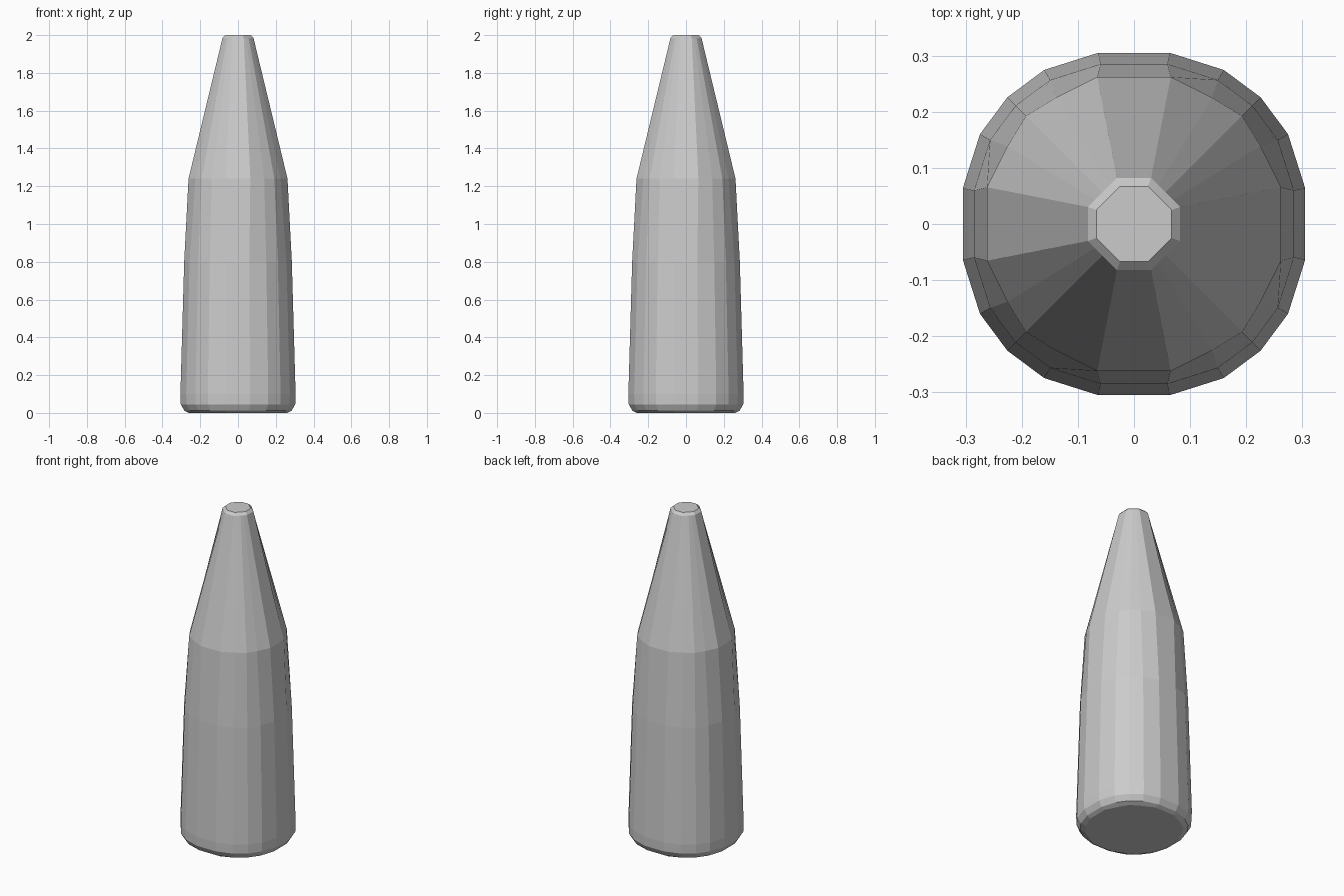
import bpy
import bmesh

cube = bpy.data.objects.get("Cube")
if cube:
    bpy.data.objects.remove(cube)

# Cross-sections for a 45 degree wedge, relative to the half width
BASE = [(1, 0.21), (0.9, 0.525), (0.74, 0.74)]
SHOULDER = [(1, 0.25), (0.86, 0.53), (0.735, 0.735)]
TIP = [(1, 0.37), (0.85, 0.53), (0.69, 0.69)]

# Height, half width and section of each ring, bottom to top
RINGS = [
    (0, 0.262, SHOULDER), (0.012, 0.284, BASE), (0.045, 0.303, BASE),
    (0.1, 0.305, BASE), (0.8, 0.285, BASE), (1.24, 0.262, SHOULDER),
    (1.985, 0.082, TIP), (2, 0.067, TIP),
]


def outline(section, size):
    """Mirror the wedge across the diagonal, then turn it into four quarters."""
    quarter = section + [(y, x) for x, y in reversed(section[:-1])]
    points = []
    for _ in range(4):
        points += [(x * size, y * size) for x, y in quarter]
        quarter = [(-y, x) for x, y in quarter]
    return points


# Tapered body with a rounded foot and a conical nose
bm = bmesh.new()
loops = [[bm.verts.new((x, y, z)) for x, y in outline(section, size)]
         for z, size, section in RINGS]
for low, high in zip(loops, loops[1:]):
    for i in range(len(low)):
        j = (i + 1) % len(low)
        bm.faces.new((low[i], low[j], high[j], high[i]))
bm.faces.new(list(reversed(loops[0])))
bm.faces.new(loops[-1])
bmesh.ops.recalc_face_normals(bm, faces=bm.faces)
mesh = bpy.data.meshes.new("tapered_body")
bm.to_mesh(mesh)
bm.free()
body = bpy.data.objects.new("tapered_body", mesh)
bpy.context.collection.objects.link(body)

# Plain light grey
grey = bpy.data.materials.new("light_grey")
grey.use_nodes = True
color = (0.6, 0.6, 0.6, 1)
grey.diffuse_color = color
grey.node_tree.nodes["Principled BSDF"].inputs["Base Color"].default_value = color
mesh.materials.append(grey)
